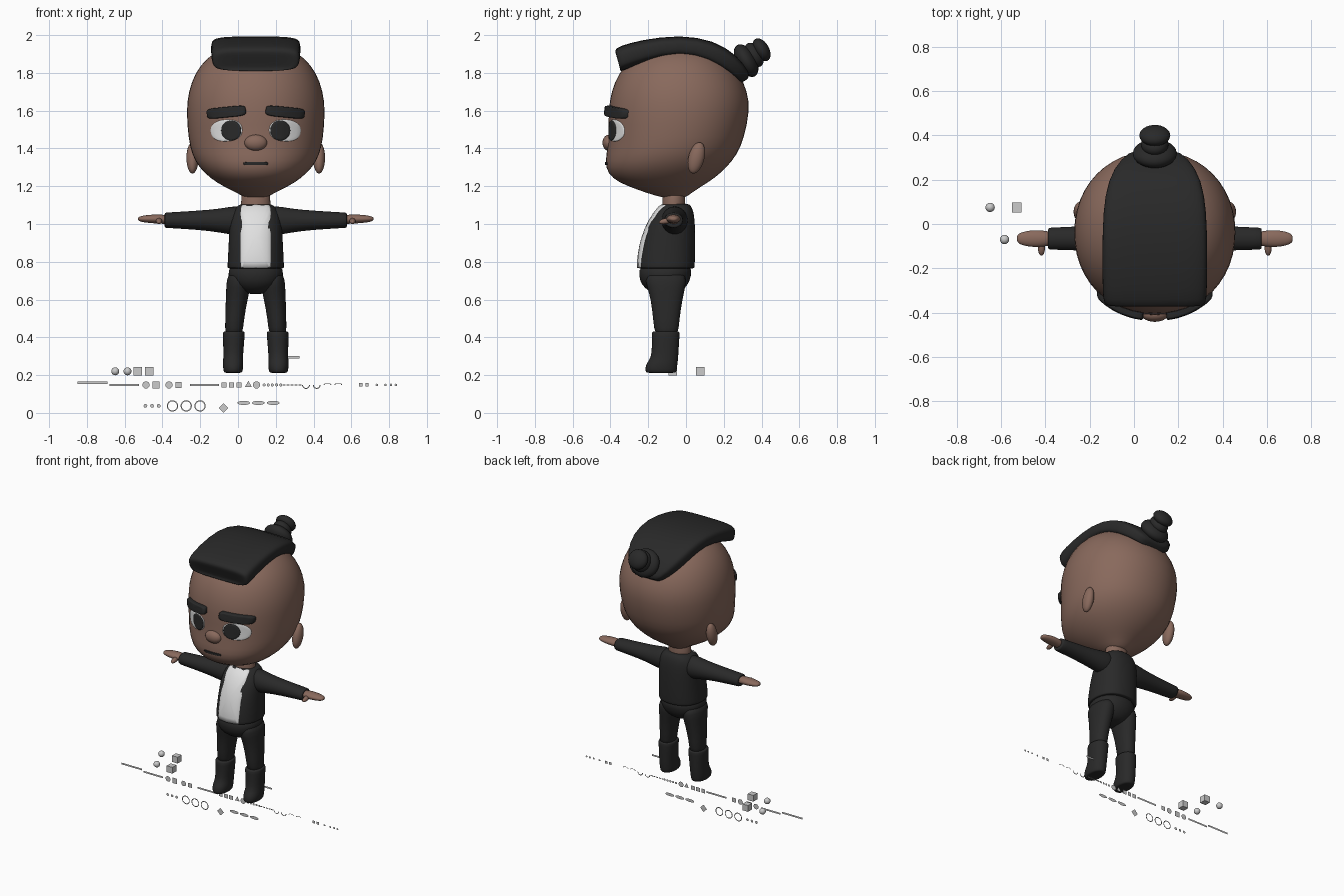
import bpy, bmesh, math
from mathutils import Vector, Matrix
from mathutils.bvhtree import BVHTree

if "Cube" in bpy.data.objects:
    bpy.data.objects.remove(bpy.data.objects["Cube"])

CX = 0.094  # the figure's centre line


def material(name, r, g, b):
    m = bpy.data.materials.new(name)
    m.use_nodes = True
    m.diffuse_color = (r, g, b, 1)
    bsdf = m.node_tree.nodes["Principled BSDF"]
    bsdf.inputs["Base Color"].default_value = (r, g, b, 1)
    bsdf.inputs["Roughness"].default_value = 0.8
    return m


SKIN = material("brown skin", 0.25, 0.142, 0.108)
BLACK = material("soft black", 0.022, 0.022, 0.022)
WHITE = material("off white", 0.75, 0.75, 0.75)
GREY = material("marker grey", 0.6, 0.6, 0.6)


def finish(name, bm, mat, smooth=True, subdiv=0):
    me = bpy.data.meshes.new(name)
    bm.to_mesh(me)
    bm.free()
    me.materials.append(mat)
    for p in me.polygons:
        p.use_smooth = smooth
    ob = bpy.data.objects.new(name, me)
    bpy.context.collection.objects.link(ob)
    if subdiv:
        mod = ob.modifiers.new("Subdivision", "SUBSURF")
        mod.levels = mod.render_levels = subdiv
    return ob


def oval(n, count=24):
    """Unit superellipse, counter-clockwise."""
    pts = []
    for i in range(count):
        a = 2 * math.pi * i / count
        c, s = math.cos(a), math.sin(a)
        pts.append((math.copysign(abs(c) ** (2 / n), c), math.copysign(abs(s) ** (2 / n), s)))
    return pts


def loft(name, sections, mat, n=2.0):
    """Skin a run of (centre, u, v) sections and close both ends."""
    bm = bmesh.new()
    loops = [[bm.verts.new(c + u * p + v * q) for p, q in oval(n)] for c, u, v in sections]
    for a, b in zip(loops, loops[1:]):
        for i in range(len(a)):
            j = (i + 1) % len(a)
            bm.faces.new((a[i], a[j], b[j], b[i]))
    for loop, sec in ((loops[0], sections[0]), (loops[-1], sections[-1])):
        mid = bm.verts.new(sec[0])
        for i in range(len(loop)):
            bm.faces.new((loop[i], loop[(i + 1) % len(loop)], mid))
    bmesh.ops.recalc_face_normals(bm, faces=bm.faces)
    return finish(name, bm, mat, subdiv=1)


def upright(name, rows, mat, n=2.0, side=0):
    """Loft along z from rows of (z, half width, front y, back y, side offset)."""
    secs = []
    for z, hw, yf, yb, *off in rows:
        x = CX + side * (off[0] if off else 0)
        secs.append((Vector((x, (yf + yb) / 2, z)), Vector((hw, 0, 0)), Vector((0, (yb - yf) / 2, 0))))
    return loft(name, secs, mat, n)


def ball(name, centre, radii, mat, tilt=0):
    bm = bmesh.new()
    mtx = Matrix.Translation(centre) @ Matrix.Rotation(tilt, 4, "X") @ Matrix.Diagonal((*radii, 1))
    bmesh.ops.create_uvsphere(bm, u_segments=24, v_segments=14, radius=1, matrix=mtx)
    return finish(name, bm, mat)


def surface_of(ob):
    bpy.context.view_layer.update()
    return BVHTree.FromObject(ob, bpy.context.evaluated_depsgraph_get())


def patch(name, tree, x, z, hw, hh, mat, lift, n=2.0, tilt=0.0):
    """Low dome laid on the front of a surface."""
    bm = bmesh.new()
    shape = oval(n, 32)

    def drop(t, p, q, up):
        a, b = p * hw * t, q * hh * t
        px = x + a * math.cos(tilt) - b * math.sin(tilt)
        pz = z + a * math.sin(tilt) + b * math.cos(tilt)
        hit = tree.ray_cast(Vector((px, -2, pz)), Vector((0, 1, 0)))[0]
        return bm.verts.new((px, (hit.y if hit else -0.2) - up, pz))

    mid = drop(0, 0, 0, lift)
    rings = [[drop(t, p, q, lift if t < 1 else lift * k) for p, q in shape]
             for t, k in ((0.25, 1), (0.5, 1), (0.75, 1), (0.94, 1), (1, 0.7), (1, -0.2))]
    count = len(shape)
    for i in range(count):
        j = (i + 1) % count
        bm.faces.new((mid, rings[0][i], rings[0][j]))
        for a, b in zip(rings, rings[1:]):
            bm.faces.new((a[i], b[i], b[j], a[j]))
    return finish(name, bm, mat)


# Head and neck
head = upright("head", [
    (1.14, .06, -.13, .0), (1.165, .10, -.21, .03), (1.20, .175, -.31, .085),
    (1.24, .24, -.395, .15), (1.30, .305, -.432, .22), (1.37, .342, -.425, .275),
    (1.45, .36, -.413, .31), (1.6, .372, -.415, .342), (1.7, .36, -.40, .33),
    (1.8, .325, -.36, .285), (1.88, .262, -.285, .21), (1.93, .18, -.2, .13),
    (1.957, .07, -.1, .03)], SKIN, 2.1)
upright("neck", [(1.05, .08, -.13, .0), (1.1, .078, -.125, -.005), (1.19, .078, -.125, .0)], SKIN)

# Face
face = surface_of(head)
for side, label in ((1, "left"), (-1, "right")):
    patch(label + "_eye_white", face, CX + side * .155, 1.495, .084, .057, WHITE, .005, 2.3, -.06 * side)
    patch(label + "_pupil", face, CX + side * .13, 1.495, .053, .053, BLACK, .009)
    patch(label + "_eyebrow", face, CX + side * .156, 1.592, .104, .028, BLACK, .03, 5, -.1 * side)
    ball(label + "_ear", (CX + side * .335, .055, 1.35), (.032, .042, .085), SKIN, -.25)
patch("mouth", face, CX, 1.32, .064, .008, BLACK, .006, 6)
ball("nose", (CX, -.408, 1.43), (.06, .034, .043), SKIN)

# Hair strip over the crown, and the bun
strip = [(-.34, 1.82, -.37, 1.895, .18), (-.352, 1.808, -.378, 1.92, .225), (-.335, 1.81, -.36, 1.94, .235),
         (-.22, 1.855, -.24, 1.975, .238), (-.03, 1.9, -.03, 2.003, .238), (.12, 1.86, .15, 1.972, .228),
         (.22, 1.8, .27, 1.895, .19), (.285, 1.75, .34, 1.80, .12), (.29, 1.745, .33, 1.77, .08)]
loft("hair_strip", [(Vector((CX, (y0 + y1) / 2, (z0 + z1) / 2)), Vector((hw, 0, 0)),
                     Vector((0, (y1 - y0) / 2, (z1 - z0) / 2)))
                    for y0, z0, y1, z1, hw in strip], BLACK, 4)
ball("bun_base", (CX, .318, 1.865), (.1, .095, .052), BLACK, -1.05)
ball("bun_middle", (CX, .36, 1.895), (.062, .07, .045), BLACK, -1.05)
ball("bun_top", (CX, .4, 1.922), (.07, .066, .04), BLACK, -1.05)

# Jacket with the shirt showing at the front
jacket = upright("jacket", [
    (.765, .14, -.245, .035), (.766, .15, -.257, .046), (.775, .151, -.257, .047),
    (.85, .147, -.252, .05), (.95, .142, -.228, .05), (1.02, .14, -.195, .047),
    (1.07, .125, -.162, .04), (1.1, .095, -.135, .025), (1.108, .07, -.12, .01)], BLACK, 2.3)
patch("shirt", surface_of(jacket), CX, .93, .08, .172, WHITE, .006, 12)

# Arms and hands
for side, label in ((1, "left"), (-1, "right")):
    def limb(name, rows, mat):
        loft(label + name, [(Vector((CX + side * x, y, z)), Vector((0, ry, 0)), Vector((0, 0, rz)))
                            for x, y, z, ry, rz in rows], mat)

    limb("_sleeve", [(.06, -.06, 1.02, .07, .075), (.13, -.06, 1.018, .07, .076), (.19, -.063, 1.018, .064, .063),
                     (.3, -.065, 1.02, .056, .051), (.475, -.066, 1.02, .05, .041),
                     (.482, -.066, 1.02, .049, .04), (.482, -.066, 1.02, .03, .025)], BLACK)
    limb("_hand", [(.46, -.066, 1.022, .03, .025), (.5, -.066, 1.026, .036, .024), (.54, -.066, 1.027, .04, .024),
                   (.59, -.066, 1.027, .033, .019), (.617, -.066, 1.027, .022, .013),
                   (.623, -.066, 1.027, .01, .006)], SKIN)
    ball(label + "_thumb", (CX + side * .512, -.108, 1.015), (.016, .036, .015), SKIN, .2)

# Trousers and boots
upright("trouser_seat", [(.63, .04, -.16, -.05), (.645, .085, -.2, -.02), (.68, .13, -.238, .012),
                         (.72, .148, -.25, .028), (.79, .146, -.25, .035)], BLACK, 2.2)
for side, label in ((1, "left"), (-1, "right")):
    upright(label + "_trouser_leg", [
        (.4, .047, -.165, -.04, .117), (.5, .05, -.175, -.035, .112), (.6, .058, -.186, -.018, .101),
        (.66, .064, -.205, -.005, .093), (.74, .064, -.225, .01, .088)], BLACK, 2.2, side)
    upright(label + "_boot", [
        (.212, .042, -.205, -.06, .12), (.215, .05, -.215, -.05, .12), (.25, .055, -.217, -.046, .12),
        (.28, .053, -.195, -.042, .12), (.31, .052, -.18, -.04, .119), (.42, .059, -.182, -.033, .116),
        (.43, .057, -.18, -.034, .116), (.432, .045, -.165, -.045, .116)], BLACK, 2.2, side)

# Flat control markers standing in one upright plane
marks = bmesh.new()


def mark(x, z, hw, hh, sides=4, turn=0.0, hole=0.0, sweep=1.0):
    """Flat polygon, or a band when a hole is given."""
    def ring(k):
        steps = sides if sweep == 1 else sides + 1
        angles = [turn + 2 * math.pi * sweep * i / sides for i in range(steps)]
        return [marks.verts.new((x + k * hw * math.cos(a), -.085, z + k * hh * math.sin(a))) for a in angles]

    outer = ring(1)
    if not hole:
        marks.faces.new(outer)
        return
    inner = ring(hole)
    for i in range(len(outer) if sweep == 1 else len(outer) - 1):
        j = (i + 1) % len(outer)
        marks.faces.new((outer[i], outer[j], inner[j], inner[i]))


def box_mark(x, z, hw, hh):
    mark(x, z, hw * math.sqrt(2), hh * math.sqrt(2), 4, math.pi / 4)


ROW, LOW = .148, .037
for x, z, half in ((-.77, .16, .08), (-.602, ROW, .077), (-.178, ROW, .077), (.295, .295, .03)):
    box_mark(x, z, half, .006)
for x in (-.487, -.365, .098):
    mark(x, ROW, .019, .019, 16)
for x, half in ((-.434, .019), (-.315, .015), (-.074, .014), (-.034, .014), (.005, .014), (.65, .009), (.683, .009)):
    box_mark(x, ROW, half, half)
mark(.055, ROW, .021, .021, 3, math.pi / 2)
for i in range(5):
    mark(.138 + .022 * i, ROW, .008, .008, 10)
    box_mark(.243 + .021 * i, ROW, .008, .003)
for i in range(4):
    mark(.36 + .057 * i, ROW, .021, .021 if i < 2 else .01, 10, math.pi * (i < 2), .75, .5)
for x in (.735, .78, .81, .836):
    mark(x, ROW, .007, .007, 8)
for i in range(3):
    mark(-.49 + .035 * i, LOW, .01, .01, 10)
    mark(-.347 + .073 * i, LOW, .03, .03, 24, 0, .8)
    mark(.03 + .078 * i, .053, .034, .011, 16)
mark(-.077, .026, .026, .026)
finish("control_markers", marks, GREY, smooth=False)

# Loose marker balls and cubes
for i, (x, y) in enumerate(((-.65, .075), (-.585, -.07))):
    ball("marker_ball_%d" % (i + 1), (x, y, .22), (.021,) * 3, GREY)
for i, (x, y) in enumerate(((-.53, .075), (-.47, -.07))):
    cube = bmesh.new()
    bmesh.ops.create_cube(cube, size=.044, matrix=Matrix.Translation((x, y, .22)))
    finish("marker_cube_%d" % (i + 1), cube, GREY, smooth=False)
